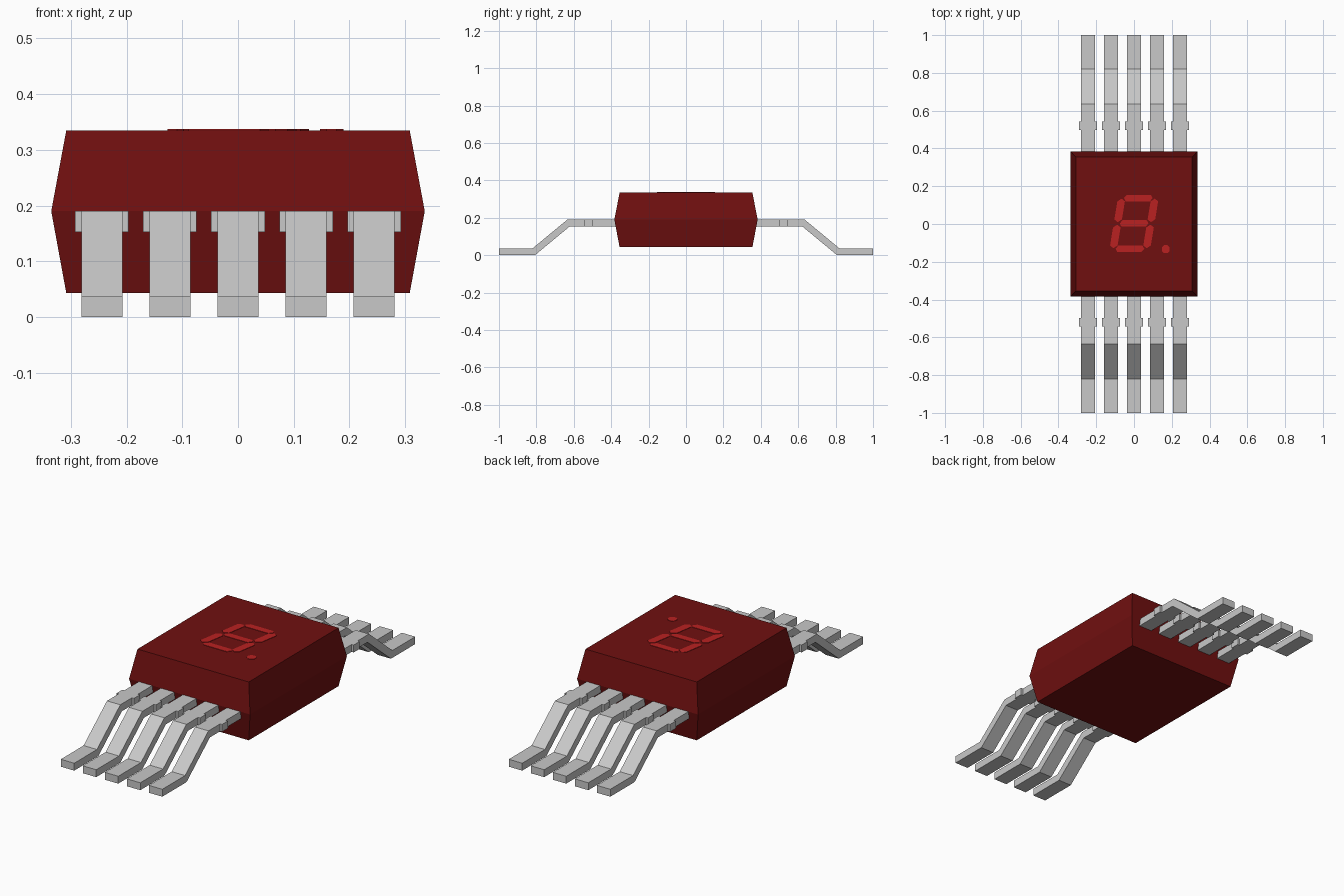
import bpy
import bmesh

default = bpy.data.objects.get("Cube")
if default:
    bpy.data.objects.remove(default, do_unlink=True)


def material(name, colour):
    mat = bpy.data.materials.new(name)
    mat.use_nodes = True
    mat.diffuse_color = (*colour, 1)
    mat.node_tree.nodes["Principled BSDF"].inputs["Base Color"].default_value = (*colour, 1)
    return mat


DARK_RED = material("dark red", (0.16, 0.005, 0.005))
BRIGHT_RED = material("bright red", (0.49, 0.015, 0.015))
METAL = material("light grey metal", (0.58, 0.58, 0.58))


def finish(bm, name, mat):
    bmesh.ops.recalc_face_normals(bm, faces=bm.faces)
    mesh = bpy.data.meshes.new(name)
    bm.to_mesh(mesh)
    bm.free()
    mesh.materials.append(mat)
    obj = bpy.data.objects.new(name, mesh)
    bpy.context.collection.objects.link(obj)
    return obj


def extrude(bm, points, offset):
    """Fill an outline and extrude it by an offset."""
    face = bm.faces.new([bm.verts.new(p) for p in points])
    result = bmesh.ops.extrude_face_region(bm, geom=[face], use_keep_orig=True)
    moved = [v for v in result["geom"] if isinstance(v, bmesh.types.BMVert)]
    bmesh.ops.translate(bm, verts=moved, vec=offset)


# Body: three rectangular rings, widest at the middle
TOP = 0.335
bm = bmesh.new()
rings = []
for hx, hy, z in [(0.308, 0.355, 0.043), (0.335, 0.383, 0.19), (0.308, 0.355, TOP)]:
    rings.append([bm.verts.new((sx * hx, sy * hy, z))
                  for sx, sy in [(-1, -1), (1, -1), (1, 1), (-1, 1)]])
for low, high in zip(rings, rings[1:]):
    for i in range(4):
        j = (i + 1) % 4
        bm.faces.new((low[i], low[j], high[j], high[i]))
bm.faces.new(rings[0])
bm.faces.new(rings[-1])
finish(bm, "body", DARK_RED)

# Leads: bent strip with a small shoulder on each side
LEAD_HALF, THICK, HIGH = 0.037, 0.037, 0.19
PROFILE = [(0.36, HIGH), (0.635, HIGH), (0.82, THICK), (1, THICK),
           (1, 0), (0.808, 0), (0.623, HIGH - THICK), (0.36, HIGH - THICK)]
SHOULDER = [(0.497, HIGH), (0.543, HIGH), (0.543, HIGH - THICK), (0.497, HIGH - THICK)]


def lead(name, x, side):
    bm = bmesh.new()
    extrude(bm, [(x - LEAD_HALF, side * y, z) for y, z in PROFILE], (2 * LEAD_HALF, 0, 0))
    for s in (-1, 1):
        extrude(bm, [(x + s * LEAD_HALF, side * y, z) for y, z in SHOULDER], (s * 0.011, 0, 0))
    finish(bm, name, METAL)


for side, label in ((-1, "front"), (1, "back")):
    for i in range(5):
        lead(f"{label}_lead_{i + 1}", (i - 2) * 0.122, side)

# Display: seven slanted hexagonal segments and a decimal point
SLANT = 0.165


def plate(name, points):
    bm = bmesh.new()
    extrude(bm, [(x, y, TOP - 0.002) for x, y in points], (0, 0, 0.004))
    finish(bm, name, BRIGHT_RED)


def segment(name, cx, cy, half_length, half_width, tip, upright):
    flat = half_length - tip
    outline = [(-half_length, 0), (-flat, half_width), (flat, half_width),
               (half_length, 0), (flat, -half_width), (-flat, -half_width)]
    points = []
    for u, v in outline:
        x, y = (cx + v, cy + u) if upright else (cx + u, cy + v)
        points.append((x + SLANT * y, y))
    plate(name, points)


for name, y in (("top", 0.137), ("middle", 0.003), ("bottom", -0.131)):
    segment(f"{name}_segment", 0, y, 0.076, 0.017, 0.012, False)
for level, y in (("upper", 0.072), ("lower", -0.066)):
    for hand, x in (("left", 0.088), ("right", -0.088)):
        segment(f"{level}_{hand}_segment", x, y, 0.062, 0.02, 0.014, True)

A, B = 0.021, 0.009
plate("decimal_point", [(0.168 + x, -0.133 + y) for x, y in
                        [(A, -B), (A, B), (B, A), (-B, A), (-A, B), (-A, -B), (-B, -A), (B, -A)]])
